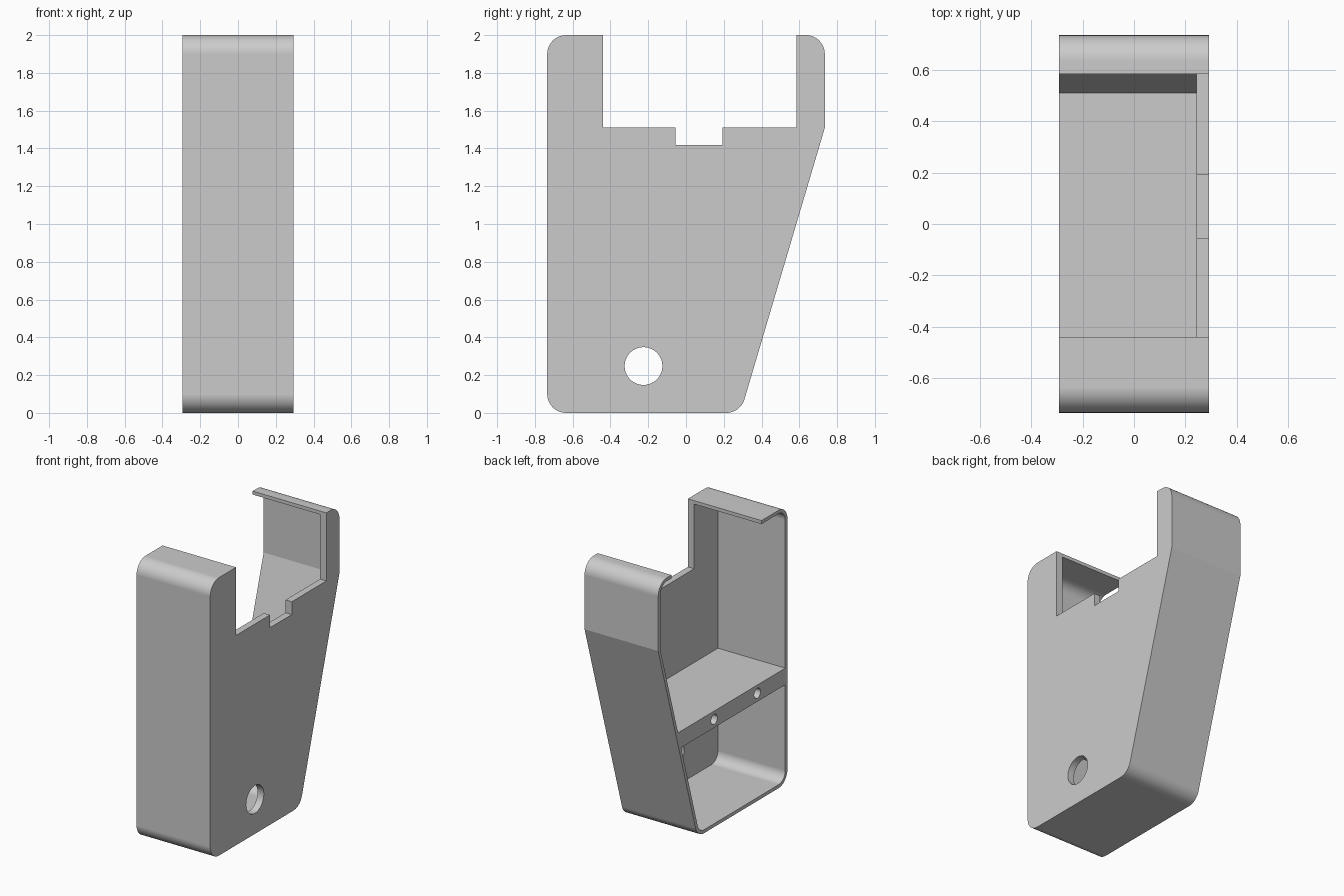
import bpy, bmesh, math
from mathutils import Vector

if "Cube" in bpy.data.objects:
    bpy.data.objects.remove(bpy.data.objects["Cube"], do_unlink=True)

HALF_W = 0.293      # half width of the housing
FLOOR_X = 0.243     # inner face of the closed side
WALL = 0.025        # rim thickness
R = 0.1             # outer corner radius
KINK = 1.51         # height where the back starts to slope
SLOPE = 0.296
SHELF_TOP, SHELF_BOTTOM = 0.835, 0.715

grey = bpy.data.materials.new("plain_grey")
grey.use_nodes = True
grey.diffuse_color = (0.6, 0.6, 0.6, 1)
grey.node_tree.nodes["Principled BSDF"].inputs["Base Color"].default_value = (0.6, 0.6, 0.6, 1)


def back_y(z, inset=0.0):
    """Sloping back edge at height z."""
    return 0.735 - SLOPE * (KINK - z) - inset * 1.043


def rounded(corners, steps=10):
    """Turn (y, z, radius) corners into a filleted outline."""
    out = []
    for i, (y, z, r) in enumerate(corners):
        p = Vector((y, z))
        if r == 0:
            out.append(p)
            continue
        a = (Vector(corners[i - 1][:2]) - p).normalized()
        b = (Vector(corners[(i + 1) % len(corners)][:2]) - p).normalized()
        half = a.angle(b) / 2
        centre = p + (a + b).normalized() * r / math.sin(half)
        start = p + a * r / math.tan(half) - centre
        end = p + b * r / math.tan(half) - centre
        turn = math.pi - 2 * half
        for k in range(steps + 1):
            t = k / steps
            out.append(centre + (start * math.sin((1 - t) * turn)
                                 + end * math.sin(t * turn)) / math.sin(turn))
    return out


def prism(name, outline, x0, x1):
    """Extrude a (y, z) outline along x."""
    bm = bmesh.new()
    face = bm.faces.new([bm.verts.new((x0, y, z)) for y, z in outline])
    ext = bmesh.ops.extrude_face_region(bm, geom=[face])
    verts = [g for g in ext["geom"] if isinstance(g, bmesh.types.BMVert)]
    bmesh.ops.translate(bm, verts=verts, vec=(x1 - x0, 0, 0))
    bmesh.ops.recalc_face_normals(bm, faces=bm.faces)
    mesh = bpy.data.meshes.new(name)
    bm.to_mesh(mesh)
    bm.free()
    mesh.materials.append(grey)
    obj = bpy.data.objects.new(name, mesh)
    bpy.context.collection.objects.link(obj)
    return obj


def circle(y, z, r, n):
    return [(y + r * math.cos(k * math.tau / n), z + r * math.sin(k * math.tau / n))
            for k in range(n)]


def box(y0, y1, z0, z1):
    return [(y0, z0), (y1, z0), (y1, z1), (y0, z1)]


# Outer housing
housing = prism("housing", rounded([
    (-0.735, 0, R), (back_y(0), 0, R), (0.735, KINK, 0),
    (0.735, 2, R), (-0.735, 2, R)]), -HALF_W, HALF_W)

# Upper and lower cavities leave the shelf between them
side, ri, out = 0.735 - WALL, R - WALL, -HALF_W - 0.1
cutters = [
    prism("upper_cavity_cutter", rounded([
        (-side, SHELF_TOP, 0), (back_y(SHELF_TOP, WALL), SHELF_TOP, 0),
        (side, KINK, 0), (side, 2 - WALL, ri), (-side, 2 - WALL, ri)]), out, FLOOR_X),
    prism("lower_cavity_cutter", rounded([
        (-side, WALL, ri), (back_y(WALL, WALL), WALL, ri),
        (back_y(SHELF_BOTTOM, WALL), SHELF_BOTTOM, 0), (-side, SHELF_BOTTOM, 0)]), out, FLOOR_X),
    # Top opening, small slot below it and round side hole
    prism("opening_cutter", box(-0.44, 0.585, KINK, 2.2), out, HALF_W + 0.1),
    prism("slot_cutter", box(-0.055, 0.193, 1.418, 1.6), 0.1, HALF_W + 0.1),
    prism("side_hole_cutter", circle(-0.225, 0.248, 0.1, 48), 0.1, HALF_W + 0.1),
]
# Screw holes in the shelf edge
for y in (-0.393, 0.097):
    cutters.append(prism("screw_hole_cutter",
                         circle(y, (SHELF_TOP + SHELF_BOTTOM) / 2, 0.036, 24), out, 0.0))

bpy.context.view_layer.objects.active = housing
for cutter in cutters:
    cutter.hide_render = True
    mod = housing.modifiers.new("cut", 'BOOLEAN')
    mod.operation, mod.solver, mod.object = 'DIFFERENCE', 'EXACT', cutter
    bpy.ops.object.modifier_apply(modifier=mod.name)
    bpy.data.objects.remove(cutter, do_unlink=True)

# Smooth rounded corners, keep hard edges
bpy.ops.object.select_all(action='DESELECT')
housing.select_set(True)
bpy.ops.object.shade_smooth_by_angle(angle=math.radians(15))
weighted = housing.modifiers.new("weighted_normals", 'WEIGHTED_NORMAL')
weighted.keep_sharp = True
